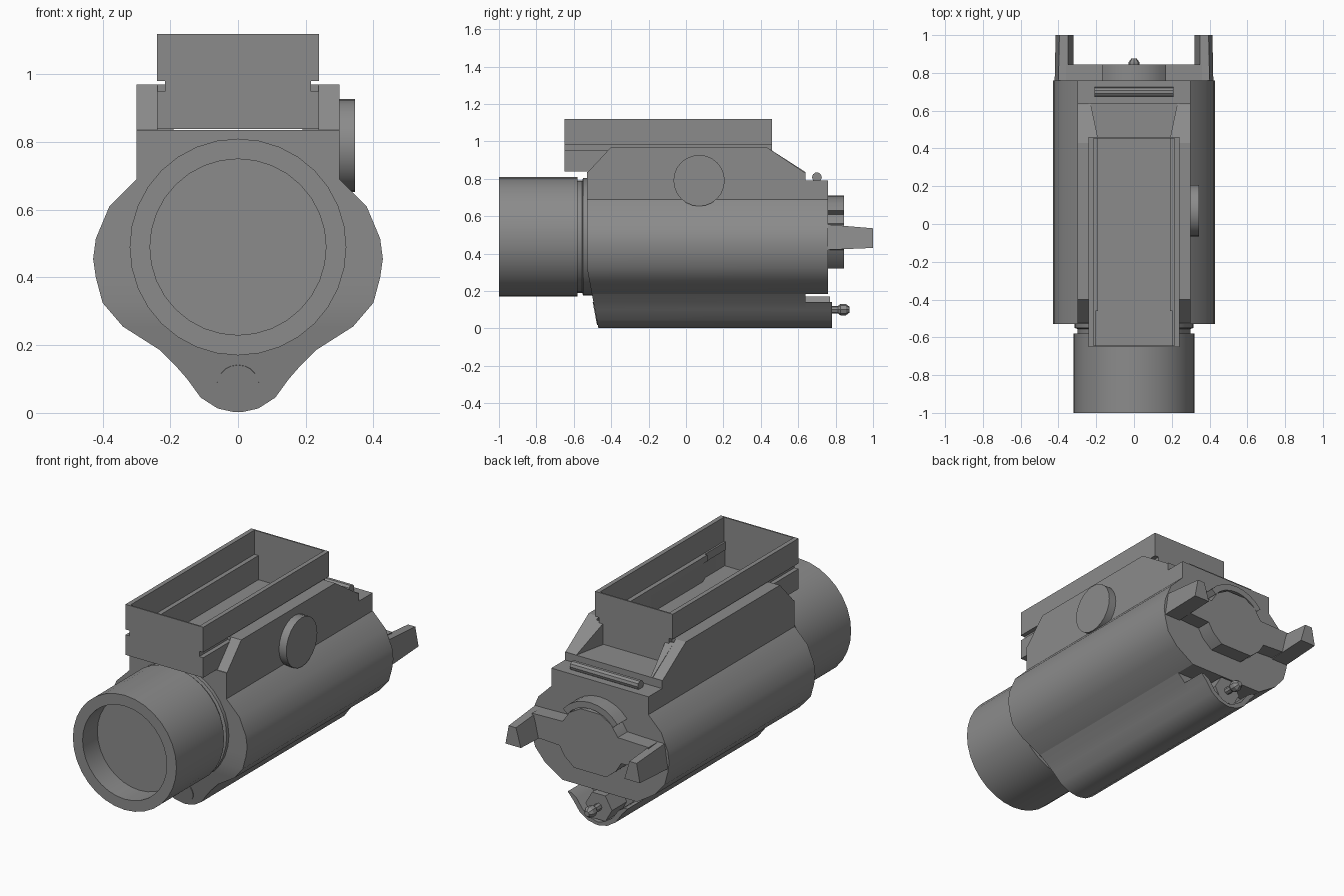
import bpy, bmesh, math
from mathutils import Vector

cube = bpy.data.objects.get("Cube")
if cube:
    bpy.data.objects.remove(cube, do_unlink=True)

grey = bpy.data.materials.new("mid grey")
grey.use_nodes = True
GREY = (0.26, 0.26, 0.26, 1)
grey.diffuse_color = GREY
grey.node_tree.nodes["Principled BSDF"].inputs["Base Color"].default_value = GREY


def make(name, verts, faces, smooth=True):
    bm = bmesh.new()
    vs = [bm.verts.new(v) for v in verts]
    for f in faces:
        bm.faces.new([vs[i] for i in f])
    bmesh.ops.remove_doubles(bm, verts=bm.verts, dist=0.0005)
    bmesh.ops.recalc_face_normals(bm, faces=bm.faces)
    mesh = bpy.data.meshes.new(name)
    bm.to_mesh(mesh)
    bm.free()
    mesh.materials.append(grey)
    ob = bpy.data.objects.new(name, mesh)
    bpy.context.collection.objects.link(ob)
    if smooth:
        bpy.ops.object.select_all(action='DESELECT')
        ob.select_set(True)
        bpy.context.view_layer.objects.active = ob
        bpy.ops.object.shade_smooth_by_angle(angle=math.radians(32))
    return ob


def bridge(name, a, b):
    """Solid between two matching closed outlines."""
    n = len(a)
    sides = [(i, (i + 1) % n, n + (i + 1) % n, n + i) for i in range(n)]
    return make(name, a + b, sides + [range(n), range(n, 2 * n)])


def prism_y(name, pts, y0, y1):
    return bridge(name, [(x, y0, z) for x, z in pts], [(x, y1, z) for x, z in pts])


def prism_x(name, pts, x0, x1):
    return bridge(name, [(x0, y, z) for y, z in pts], [(x1, y, z) for y, z in pts])


def box(name, x0, x1, y0, y1, z0, z1):
    return prism_y(name, [(x0, z0), (x1, z0), (x1, z1), (x0, z1)], y0, y1)


def mirrored(half):
    return half + [(-x, z) for x, z in reversed(half)]


def rod(name, start, end, r, n=16):
    """Round bar between two points."""
    start, end = Vector(start), Vector(end)
    q = (end - start).to_track_quat('Z', 'Y')
    ring = [q @ Vector((r * math.cos(2 * math.pi * i / n), r * math.sin(2 * math.pi * i / n), 0))
            for i in range(n)]
    return bridge(name, [start + v for v in ring], [end + v for v in ring])


def lathe(name, profile, z, n=32):
    """Revolve (radius, y) points about a lengthwise axis."""
    verts, faces = [], []
    for r, y in profile:
        for i in range(n):
            a = 2 * math.pi * i / n
            verts.append((r * math.cos(a), y, z + r * math.sin(a)))
    for k in range(len(profile) - 1):
        for i in range(n):
            j = (i + 1) % n
            faces.append((k * n + i, k * n + j, k * n + n + j, k * n + n + i))
    faces += [range(n), range(len(verts) - n, len(verts))]
    return make(name, verts, faces)


def front_y(z):
    return -0.53 + max(0, 0.325 - z) * 0.19


def body(name, half, y_end):
    """Long housing whose front slants back below the widest part."""
    verts, faces = [], []
    for x, z in half:
        y = front_y(z)
        verts += [(x, y, z), (-x, y, z), (-x, y_end, z), (x, y_end, z)]
    for k in range(len(half) - 1):
        for i in range(4):
            j = (i + 1) % 4
            faces.append((4 * k + i, 4 * k + j, 4 * k + 4 + j, 4 * k + 4 + i))
    top = len(verts) - 4
    faces += [range(4), range(top, top + 4)]
    return make(name, verts, faces)


# Main housing, upper and lower
upper = [(0.23, 0.185), (0.34, 0.255), (0.40, 0.325), (0.42, 0.40), (0.428, 0.455),
         (0.42, 0.515), (0.38, 0.61), (0.30, 0.69), (0.30, 0.79)]
lower = [(0.01, 0.002), (0.06, 0.013), (0.11, 0.045), (0.15, 0.10), (0.185, 0.14), (0.23, 0.185)]
body("main_housing", upper, 0.76)
body("lower_housing", lower, 0.64)

# Open trough behind the lower housing
trough = lower[:-1]
inner = [(max(x - 0.02, 0.005), z + 0.018 * (z < 0.14)) for x, z in trough]
half = list(reversed(trough))
prism_y("rear_trough", half + [(-x, z) for x, z in trough]
        + [(-x, z) for x, z in reversed(inner)] + inner, 0.63, 0.78)

# Battery cap on the slanted front
cap_centre = Vector((0, front_y(0.08), 0.08))
slope = Vector((0, -1, -0.19)).normalized()
rod("front_cap", cap_centre - slope * 0.01, cap_centre + slope * 0.004, 0.063, 20)

# Switch nut and pin
rod("switch_nut", (0, 0.63, 0.10), (0, 0.77, 0.10), 0.082, 6)
rod("switch_pin", (0, 0.77, 0.10), (0, 0.85, 0.10), 0.02, 8)
lathe("switch_tip", [(0.018, 0.81), (0.03, 0.825), (0.03, 0.855), (0.015, 0.875)], 0.10, 8)

# Lamp head with recessed lens, and neck
lathe("lamp_head", [(0.26, -0.87), (0.26, -1), (0.32, -1), (0.32, -0.58), (0.25, -0.58)], 0.49)
lathe("neck", [(0.30, -0.59), (0.30, -0.555), (0.315, -0.55), (0.315, -0.53), (0.315, -0.44)], 0.49)

# Mount base and its side walls
box("mount_base", -0.30, 0.30, -0.53, 0.64, 0.78, 0.835)
wall = [(-0.53, 0.83), (-0.40, 0.97), (0.43, 0.97), (0.64, 0.83)]
for side, s in (("left", 1), ("right", -1)):
    prism_x(side + "_mount_wall", wall, s * 0.238, s * 0.30)
    box(side + "_mount_lip", s * 0.21, s * 0.25, -0.40, 0.43, 0.95, 0.97)
    # Flared guide behind the rail
    bridge(side + "_rear_guide",
           [(s * 0.19, 0.45, 0.83), (s * 0.24, 0.45, 0.83), (s * 0.24, 0.45, 0.957), (s * 0.19, 0.45, 0.957)],
           [(s * 0.23, 0.64, 0.83), (s * 0.24, 0.64, 0.83), (s * 0.24, 0.64, 0.835), (s * 0.23, 0.64, 0.835)])

    # Rail sides: upper wall, notch, lower grip with flared front
    box(side + "_rail_wall", s * 0.215, s * 0.24, -0.65, 0.46, 0.98, 1.12)
    box(side + "_rail_ledge", s * 0.19, s * 0.21, -0.46, 0.46, 0.95, 0.985)
    box(side + "_rail_web", s * 0.205, s * 0.216, -0.65, 0.46, 0.94, 0.985)
    plan = [(0.24, -0.65), (0.24, 0.46), (0.19, 0.46), (0.19, -0.42), (0.21, -0.47), (0.21, -0.65)]
    bridge(side + "_rail_grip", [(s * x, y, 0.84) for x, y in plan], [(s * x, y, 0.95) for x, y in plan])

    # Lever arm, narrower on top and tapering rearward
    bridge(side + "_lever_arm",
           [(s * 0.32, 0.76, 0.42), (s * 0.42, 0.76, 0.42), (s * 0.40, 0.76, 0.555), (s * 0.35, 0.76, 0.555)],
           [(s * 0.32, 1, 0.43), (s * 0.415, 1, 0.43), (s * 0.395, 1, 0.535), (s * 0.35, 1, 0.535)])

# Rail floor and thin end plates
box("rail_floor", -0.24, 0.24, -0.65, 0.46, 0.838, 0.85)
for name, y in (("front_rail_plate", -0.65), ("rear_rail_plate", 0.452)):
    box(name, -0.24, 0.24, y, y + 0.008, 0.98, 1.12)
    box(name + "_neck", -0.21, 0.21, y, y + 0.008, 0.95, 0.98)
    box(name + "_foot", -0.24, 0.24, y, y + 0.008, 0.84, 0.95)

# Cross pin and clamp knob
rod("cross_pin", (-0.21, 0.70, 0.808), (0.21, 0.70, 0.808), 0.026, 10)
rod("clamp_knob", (0.29, 0.07, 0.79), (0.345, 0.07, 0.79), 0.137, 24)

# Rear lever hub with wings, and arched ridge above it
hub = [(0.06, 0.66), (0.13, 0.62), (0.17, 0.56), (0.36, 0.555), (0.38, 0.43),
       (0.19, 0.42), (0.16, 0.37), (0.10, 0.32)]
prism_y("lever_hub", mirrored(hub), 0.75, 0.845)
angles = [math.radians(40 + 12.5 * i) for i in range(9)]
arc = [(0.22 * math.cos(a), 0.49 + 0.22 * math.sin(a)) for a in angles]
arc += [(0.185 * math.cos(a), 0.49 + 0.185 * math.sin(a)) for a in reversed(angles)]
prism_y("lever_ridge", arc, 0.75, 0.845)
